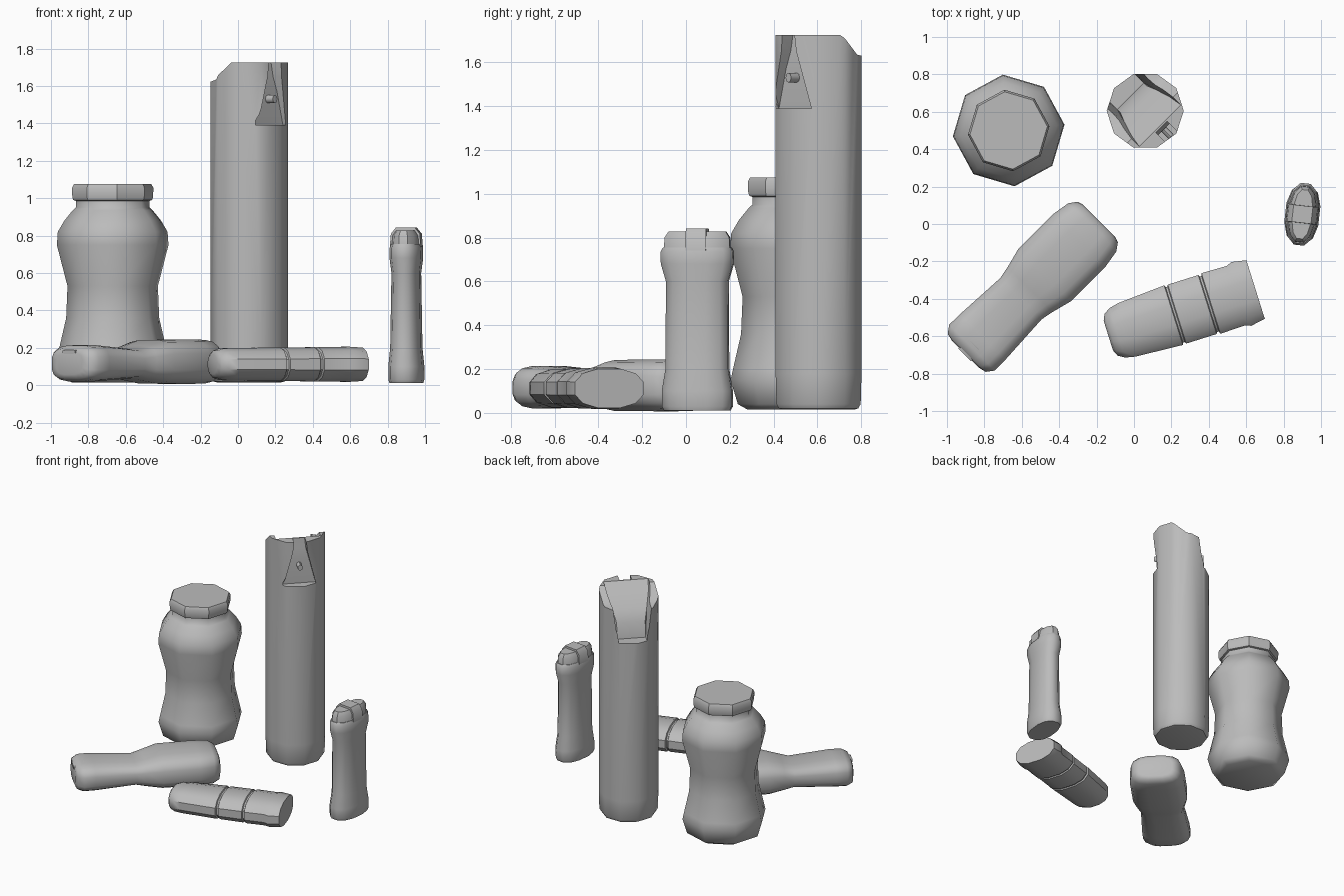
import bpy, bmesh, math
from mathutils import Matrix, Vector

if "Cube" in bpy.data.objects:
    bpy.data.objects.remove(bpy.data.objects["Cube"])

grey = bpy.data.materials.new("plain grey")
grey.use_nodes = True
grey.diffuse_color = (0.5, 0.5, 0.5, 1)
grey.node_tree.nodes["Principled BSDF"].inputs["Base Color"].default_value = (0.5, 0.5, 0.5, 1)


def frame(x, y, z, turn=0.0, lying=False):
    """Placement matrix; lying turns the loft axis to point along the ground."""
    m = Matrix.Translation((x, y, z)) @ Matrix.Rotation(math.radians(turn), 4, 'Z')
    if lying:
        # loft x -> sideways, loft y -> up, loft z -> forward
        m = m @ Matrix(((0, 0, 1, 0), (1, 0, 0, 0), (0, 1, 0, 0), (0, 0, 0, 1)))
    return m


def finish(name, bm, matrix, angle=50):
    bm.transform(matrix)
    bmesh.ops.recalc_face_normals(bm, faces=bm.faces)
    mesh = bpy.data.meshes.new(name)
    bm.to_mesh(mesh)
    bm.free()
    mesh.materials.append(grey)
    ob = bpy.data.objects.new(name, mesh)
    bpy.context.collection.objects.link(ob)
    smooth(ob, angle)
    return ob


def smooth(ob, angle):
    bpy.ops.object.select_all(action='DESELECT')
    bpy.context.view_layer.objects.active = ob
    ob.select_set(True)
    bpy.ops.object.shade_smooth_by_angle(angle=math.radians(angle))


def loft(name, rings, matrix, sides=10, start=0.0, power=1.0, angle=50):
    """Skin rings of (position, half width, half depth, x shift, y shift)."""
    bm = bmesh.new()
    loops = []
    for ring in rings:
        t, w, d, sx, sy = (tuple(ring) + (0, 0))[:5]
        loop = []
        for i in range(sides):
            a = math.radians(start) + math.tau * i / sides
            c, s = math.cos(a), math.sin(a)
            c = math.copysign(abs(c) ** power, c)
            s = math.copysign(abs(s) ** power, s)
            loop.append(bm.verts.new((sx + w * c, sy + d * s, t)))
        loops.append(loop)
    for a, b in zip(loops, loops[1:]):
        for i in range(sides):
            j = (i + 1) % sides
            bm.faces.new((a[i], a[j], b[j], b[i]))
    bm.faces.new(loops[0])
    bm.faces.new(loops[-1])
    return finish(name, bm, matrix, angle)


def carve(ob, profile, matrix):
    """Cut away a prism; profile points are (outward, height, half width)."""
    bm = bmesh.new()
    a = [bm.verts.new((d, -w, z)) for d, z, w in profile]
    b = [bm.verts.new((d, w, z)) for d, z, w in profile]
    n = len(profile)
    for i in range(n):
        j = (i + 1) % n
        bm.faces.new((a[i], a[j], b[j], b[i]))
    bm.faces.new(a)
    bm.faces.new(b)
    bmesh.ops.triangulate(bm, faces=bm.faces)
    cutter = finish("cutter", bm, matrix)
    cutter.hide_render = True
    mod = ob.modifiers.new("cut", 'BOOLEAN')
    mod.operation = 'DIFFERENCE'
    mod.solver = 'EXACT'
    mod.object = cutter
    bpy.ops.object.select_all(action='DESELECT')
    bpy.context.view_layer.objects.active = ob
    ob.select_set(True)
    bpy.ops.object.modifier_apply(modifier=mod.name)
    bpy.data.objects.remove(cutter)


# Jar: waisted body and separate lid
jar = frame(-0.67, 0.50, 0, 6)
body = [(0.015, 0.22), (0.04, 0.265), (0.15, 0.298), (0.20, 0.287), (0.36, 0.25), (0.53, 0.243),
        (0.75, 0.30), (0.82, 0.295), (0.88, 0.26), (0.935, 0.215), (0.95, 0.198), (1.0, 0.198)]
lid = [(0.985, 0.195), (0.99, 0.212), (1.005, 0.217), (1.055, 0.219), (1.075, 0.208)]
loft("jar_body", [(z, r, r) for z, r in body], jar, 8)
loft("jar_lid", [(z, r, r) for z, r in lid], jar, 8, angle=35)

# Spray can: tall cylinder with sloped back, thumb scoop and nozzle recess
can_at = (0.06, 0.605, 0)
can = loft("can_body", [(0.015, 0.17, 0.17), (0.02, 0.19, 0.19), (0.04, 0.202, 0.202),
                        (0.18, 0.206, 0.206), (1.725, 0.206, 0.206)], frame(*can_at), 10)
to_back = frame(*can_at, 135)
to_front = frame(*can_at, -45)
carve(can, [(-0.06, 1.73, 0.4), (0.06, 1.635, 0.4), (0.3, 1.60, 0.4), (0.3, 1.9, 0.4), (-0.06, 1.9, 0.4)], to_back)
carve(can, [(-0.13, 1.74, 0.16), (-0.04, 1.66, 0.145), (0.04, 1.58, 0.12), (0.09, 1.50, 0.10),
            (0.11, 1.385, 0.10), (0.3, 1.385, 0.10), (0.3, 1.58, 0.12), (0.3, 1.74, 0.16)], to_back)
carve(can, [(0.14, 1.39, 0.115), (0.14, 1.57, 0.115), (0.13, 1.65, 0.05), (0.12, 1.75, 0.04),
            (0.3, 1.75, 0.04), (0.3, 1.65, 0.05), (0.3, 1.57, 0.115), (0.3, 1.39, 0.115)], to_front)
smooth(can, 40)
loft("can_nozzle", [(0.12, 0.018, 0.022), (0.195, 0.018, 0.022)],
     frame(can_at[0], can_at[1], 1.53, -45, True), 8)

# Lying bottle: wide flat body, pinched neck and broad cap
bottle = frame(-0.345, -0.145 - 0.345 + 0.345 - 0.205 + 0.205, 0, 45, True)
bottle = Matrix.Translation((-0.1025, 0.1025, 0)) @ frame(0, 0, 0, 45, True)
rings = [(-1.13, 0.10, 0.06, 0, 0.115), (-1.12, 0.145, 0.083, 0, 0.115), (-1.08, 0.175, 0.097, 0, 0.117),
         (-1.0, 0.174, 0.098, 0, 0.118), (-0.71, 0.158, 0.078, 0, 0.115), (-0.64, 0.172, 0.095, 0, 0.118),
         (-0.53, 0.201, 0.118, 0, 0.125), (-0.27, 0.201, 0.120, 0, 0.126), (-0.17, 0.184, 0.118, 0, 0.126),
         (-0.13, 0.155, 0.10, 0, 0.125), (-0.12, 0.125, 0.075, 0, 0.125)]
loft("bottle_body", rings, bottle, 16, 11.25, 0.62)
loft("bottle_cap_tab", [(-1.135, 0.05, 0.012, 0, 0.178), (-1.06, 0.055, 0.02, 0, 0.195)], bottle, 8, 22.5, 0.6)

# Lying tube: oval body with two grooves and a slightly flared flat end
tube = frame(0.65, -0.35, 0.112, 17.4, True)
rings = [(-0.825, 0.085, 0.055), (-0.81, 0.12, 0.075), (-0.775, 0.143, 0.087), (-0.72, 0.155, 0.09),
         (-0.46, 0.172, 0.092), (-0.455, 0.160, 0.084), (-0.445, 0.160, 0.084), (-0.44, 0.170, 0.092),
         (-0.27, 0.170, 0.094), (-0.265, 0.160, 0.086), (-0.255, 0.160, 0.086), (-0.25, 0.175, 0.095),
         (-0.11, 0.171, 0.095), (-0.08, 0.184, 0.097), (0, 0.169, 0.092)]
loft("tube_body", rings, tube, 12, 15, 0.85, 40)

# Upright bottle: slim oval body, bulging shoulder and banded cap
slim = frame(0.90, 0.052, 0, -6.5)
rings = [(0.012, 0.088, 0.155), (0.03, 0.094, 0.165), (0.10, 0.094, 0.165), (0.20, 0.084, 0.148),
         (0.60, 0.077, 0.146), (0.68, 0.087, 0.170), (0.735, 0.086, 0.171), (0.755, 0.078, 0.160)]
loft("slim_body", rings, slim, 12, 15, 0.85)
loft("slim_cap", [(0.74, 0.076, 0.156), (0.80, 0.070, 0.153), (0.828, 0.052, 0.135)],
     slim, 12, 15, 0.85, 40)
loft("slim_cap_band", [(0.74, 0.084, 0.048), (0.81, 0.078, 0.048), (0.842, 0.052, 0.046)],
     slim, 4, 45, 0.01, 35)
